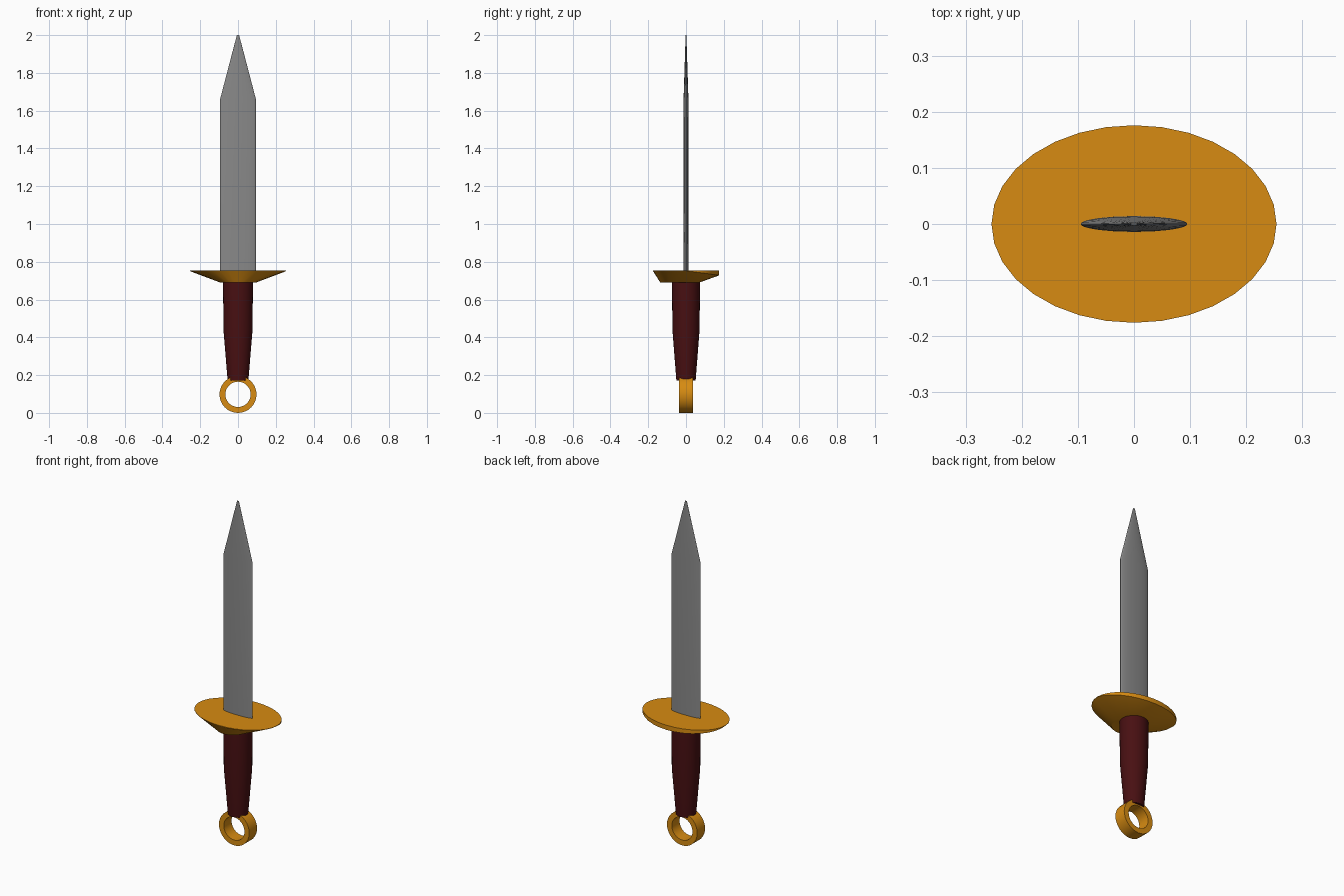
import bpy
import math

if "Cube" in bpy.data.objects:
    bpy.data.objects.remove(bpy.data.objects["Cube"])

SEGMENTS = 32


def material(name, rgb):
    m = bpy.data.materials.new(name)
    m.diffuse_color = (*rgb, 1)
    m.use_nodes = True
    m.node_tree.nodes["Principled BSDF"].inputs["Base Color"].default_value = m.diffuse_color
    return m


gold = material("gold", (0.68, 0.26, 0.006))
steel = material("steel grey", (0.25, 0.25, 0.25))
leather = material("dark red leather", (0.065, 0.005, 0.006))


def ellipse(rx, ry, z, cy=0.0, back_drop=0.0):
    """Horizontal ellipse; back_drop lowers its +y half."""
    ring = []
    for i in range(SEGMENTS):
        a = 2 * math.pi * i / SEGMENTS
        drop = back_drop * max(0.0, math.sin(a))
        ring.append((rx * math.cos(a), cy + ry * math.sin(a), z - drop))
    return ring


def loft(name, rings, mat, closed=False, angle=30):
    """Skin rings in order; cap the ends, or join last to first if closed."""
    n, count = SEGMENTS, len(rings)
    verts = [v for ring in rings for v in ring]
    faces = []
    for r in range(count if closed else count - 1):
        lo, hi = r * n, ((r + 1) % count) * n
        for i in range(n):
            j = (i + 1) % n
            faces.append((lo + i, lo + j, hi + j, hi + i))
    if not closed:
        faces.append(tuple(reversed(range(n))))
        faces.append(tuple(range((count - 1) * n, count * n)))
    mesh = bpy.data.meshes.new(name)
    mesh.from_pydata(verts, [], faces)
    mesh.materials.append(mat)
    obj = bpy.data.objects.new(name, mesh)
    bpy.context.collection.objects.link(obj)
    bpy.ops.object.select_all(action='DESELECT')
    obj.select_set(True)
    bpy.context.view_layer.objects.active = obj
    bpy.ops.object.shade_smooth_by_angle(angle=math.radians(angle))
    return obj


# Blade: thin lens section, narrowing to a point
loft("blade", [
    ellipse(0.095, 0.014, 0.74),
    ellipse(0.095, 0.013, 1.66),
    ellipse(0.006, 0.002, 2.0),
], steel, angle=10)

# Guard: wide oval plate with a deeper back rim, tapering to an offset collar
loft("guard", [
    ellipse(0.095, 0.103, 0.69, cy=-0.033),
    ellipse(0.254, 0.176, 0.753, back_drop=0.025),
    ellipse(0.254, 0.176, 0.755),
], gold)

# Grip: straight upper half, tapered lower half
loft("grip", [
    ellipse(0.055, 0.051, 0.172),
    ellipse(0.077, 0.072, 0.44),
    ellipse(0.079, 0.074, 0.695),
], leather)


# Pommel ring: short tube lying along y
def hoop(radius, y):
    return [(radius * math.cos(2 * math.pi * i / SEGMENTS), y,
             0.098 + radius * math.sin(2 * math.pi * i / SEGMENTS))
            for i in range(SEGMENTS)]


loft("pommel_ring", [
    hoop(0.098, 0.036), hoop(0.098, -0.036),
    hoop(0.067, -0.036), hoop(0.067, 0.036),
], gold, closed=True)
